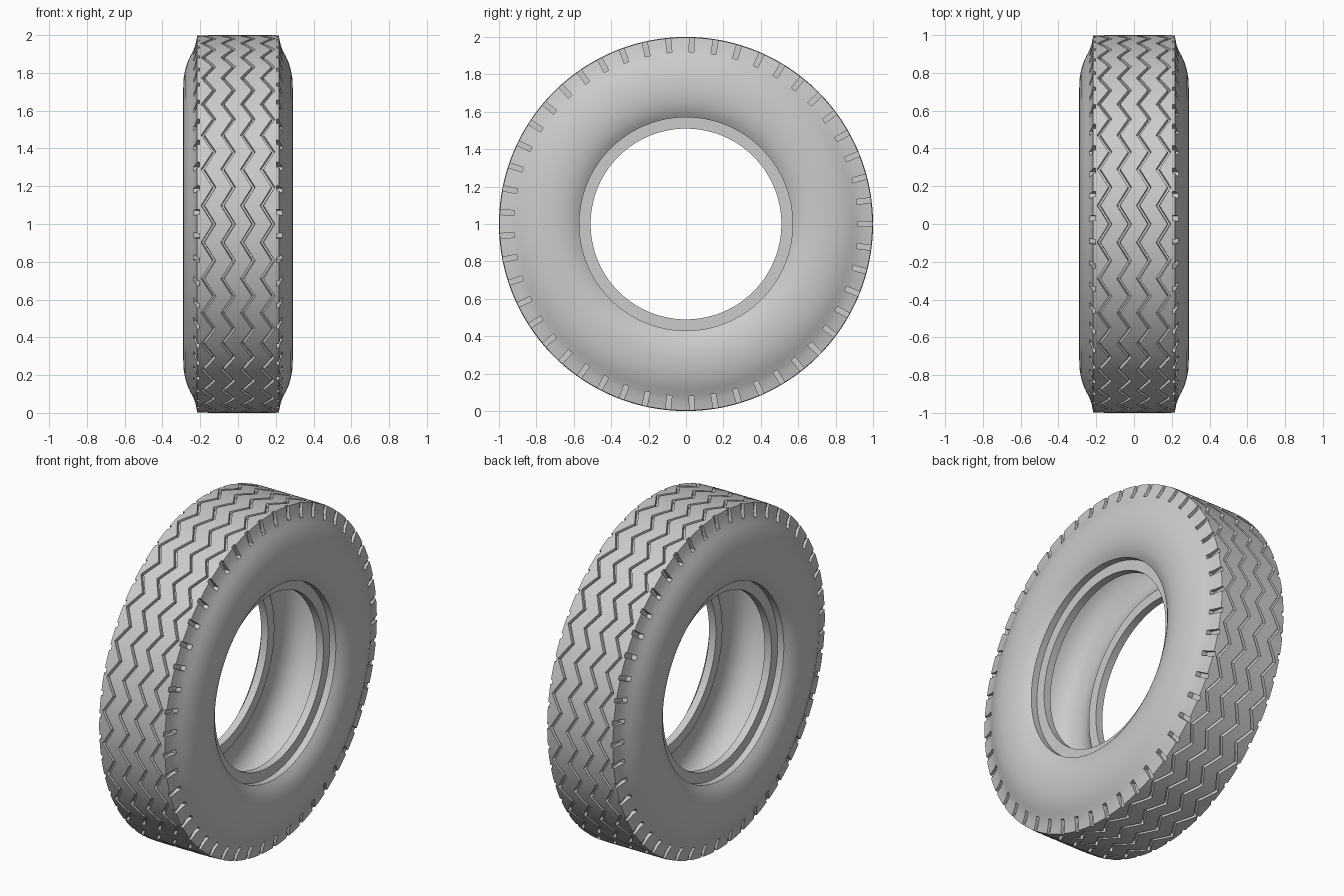
import bpy, bmesh, math
from mathutils import Matrix

if "Cube" in bpy.data.objects:
    bpy.data.objects.remove(bpy.data.objects["Cube"])

ZIGZAGS = 32          # zigzag periods around the tread
STEPS = ZIGZAGS * 6   # segments around the tyre
NOTCHES = 49          # shoulder notches on each side
AMP = 0.03            # zigzag half width

rubber = bpy.data.materials.new("grey_rubber")
rubber.diffuse_color = (0.6, 0.6, 0.6, 1)
rubber.use_nodes = True
rubber.node_tree.nodes["Principled BSDF"].inputs["Base Color"].default_value = rubber.diffuse_color


def make_object(name, bm):
    bmesh.ops.recalc_face_normals(bm, faces=bm.faces)
    mesh = bpy.data.meshes.new(name)
    bm.to_mesh(mesh)
    bm.free()
    obj = bpy.data.objects.new(name, mesh)
    bpy.context.collection.objects.link(obj)
    return obj


# Cross-section points: (x, radius, how much the point follows the zigzag)
tread = [(-0.216, 0.997, 0)]
for c in (-0.156, -0.052, 0.052, 0.156):
    tread += [(c - 0.009, 1, 1), (c - 0.006, 0.978, 1),
              (c + 0.006, 0.978, 1), (c + 0.009, 1, 1)]
tread.append((0.216, 0.997, 0))

side = [(0.225, 0.95), (0.236, 0.92), (0.252, 0.89), (0.268, 0.855), (0.28, 0.815),
        (0.288, 0.77), (0.29, 0.72), (0.287, 0.675), (0.277, 0.63),
        (0.262, 0.595), (0.245, 0.57),                              # sidewall
        (0.205, 0.57), (0.205, 0.51), (0.16, 0.51), (0.16, 0.57),   # bead
        (0.195, 0.61), (0.225, 0.67), (0.235, 0.73), (0.225, 0.79),
        (0.195, 0.845), (0.14, 0.88), (0.07, 0.895)]                # inner hollow
profile = (tread + [(x, r, 0) for x, r in side]
           + [(-x, r, 0) for x, r in reversed(side)])


def zigzag(i):
    """Triangle wave between -1 and 1 with six steps per period."""
    return abs((i % 6) - 3) / 1.5 - 1


# Tyre body: the section swept around the x axis
bm = bmesh.new()
rings = []
for i in range(STEPS):
    a = 2 * math.pi * i / STEPS
    shift = AMP * zigzag(i)
    rings.append([bm.verts.new((x + f * shift, r * math.cos(a), 1 + r * math.sin(a)))
                  for x, r, f in profile])
n = len(profile)
for i in range(STEPS):
    p, q = rings[i], rings[(i + 1) % STEPS]
    for j in range(n):
        k = (j + 1) % n
        bm.faces.new((p[j], p[k], q[k], q[j]))
tyre = make_object("tyre", bm)
tyre.data.materials.append(rubber)

# Shoulder notches: one box per notch on both sides
bm = bmesh.new()
for s in (-1, 1):
    for i in range(NOTCHES):
        turn = Matrix.Rotation(2 * math.pi * i / NOTCHES, 4, 'X')
        place = (Matrix.Translation((0, 0, 1)) @ turn
                 @ Matrix.Translation((s * 0.255, 0.985, 0))
                 @ Matrix.Diagonal((0.1, 0.13, 0.027, 1)))
        bmesh.ops.create_cube(bm, size=1, matrix=place)
cutter = make_object("notch_cutter", bm)
cutter.data.materials.append(rubber)
cutter.hide_render = True

cut = tyre.modifiers.new("notches", 'BOOLEAN')
cut.operation = 'DIFFERENCE'
cut.solver = 'EXACT'
cut.object = cutter
bpy.context.view_layer.objects.active = tyre
tyre.select_set(True)
bpy.ops.object.modifier_apply(modifier=cut.name)
bpy.data.objects.remove(cutter)

# Smooth rubber with crisp grooves and bead edges
bpy.ops.object.shade_smooth_by_angle(angle=math.radians(30))
